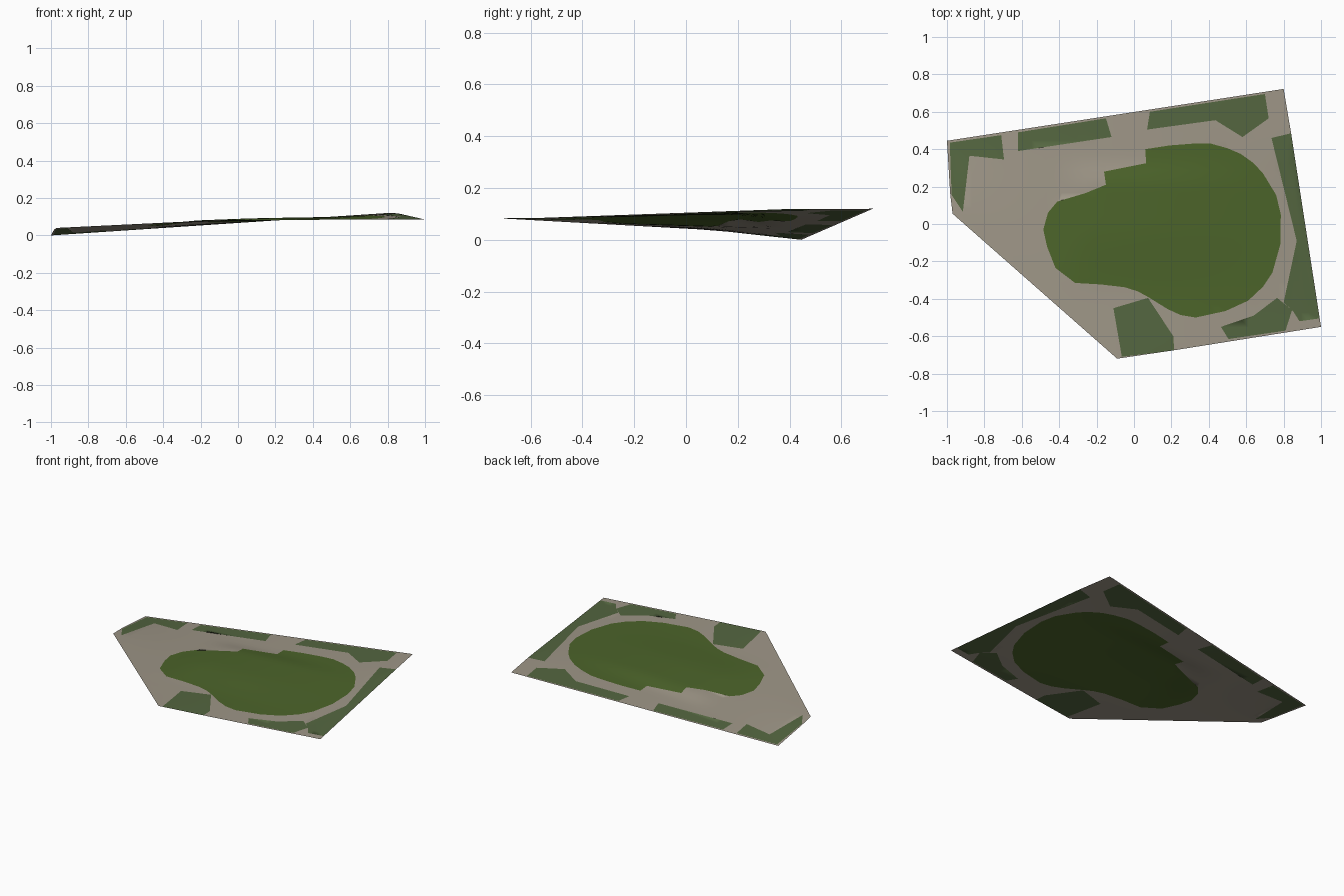
import bpy, math
from mathutils import Vector
from mathutils.geometry import delaunay_2d_cdt

if "Cube" in bpy.data.objects:
    bpy.data.objects.remove(bpy.data.objects["Cube"])

# Site boundary with heights
RIM = [(-1, .445, 0), (.8, .722, .12), (.855, .37, .118), (1, -.55, .085),
       (-.09, -.72, .083), (-.97, .055, .04), (-.983, .165, .031)]

LAWN = [(.06, .40), (.19, .42), (.32, .43), (.41, .43), (.5, .405), (.57, .375), (.64, .325),
        (.69, .27), (.76, .155), (.785, .05), (.782, -.11), (.74, -.26), (.69, -.335),
        (.61, -.41), (.49, -.465), (.33, -.50), (.25, -.487), (.18, -.455), (.075, -.39),
        (.02, -.36), (-.05, -.338), (-.18, -.323), (-.315, -.315), (-.42, -.235), (-.465, -.12),
        (-.485, -.03), (-.46, .06), (-.41, .12), (-.26, .165), (-.15, .21), (-.16, .28), (.065, .325)]

BEDS = [
    [(-.985, .435), (-.71, .475), (-.695, .345), (-.88, .365), (-.915, .065), (-.975, .155)],
    [(-.62, .49), (-.15, .565), (-.12, .465), (-.62, .39)],
    [(.085, .6), (.70, .695), (.72, .565), (.58, .465), (.435, .555), (.07, .505)],
    [(.735, .46), (.84, .485), (.99, -.505), (.885, -.52), (.85, -.465), (.80, -.42), (.87, -.09)],
    [(.465, -.55), (.64, -.49), (.765, -.395), (.845, -.46), (.81, -.57), (.505, -.615)],
    [(-.11, -.45), (.075, -.395), (.21, -.6), (.215, -.675), (-.065, -.71)],
]


def inside(p, poly):
    hit = False
    for a, b in zip(poly, poly[1:] + poly[:1]):
        if (a[1] > p[1]) != (b[1] > p[1]):
            if p[0] < (b[0] - a[0]) * (p[1] - a[1]) / (b[1] - a[1]) + a[0]:
                hit = not hit
    return hit


def smooth(a, b, t):
    t = max(0, min(1, (t - a) / (b - a)))
    return t * t * (3 - 2 * t)


def height(p):
    # blend of the rim heights (mean value coordinates)
    vs = [Vector(r[:2]) - p for r in RIM]
    for v, r in zip(vs, RIM):
        if v.length < 1e-5:
            return r[2]
    n = len(vs)
    t = [math.tan(min(vs[i].angle(vs[(i + 1) % n]) / 2, math.pi / 2 - 1e-7)) for i in range(n)]
    w = [(t[i - 1] + t[i]) / vs[i].length for i in range(n)]
    z = sum(a * r[2] for a, r in zip(w, RIM)) / sum(w)
    # raised terrace under the left half of the lawn
    across = smooth(-.45, -.2, p.x) * (1 - smooth(0, .75, p.x))
    along = smooth(-.4, 0, p.y) * (1 - smooth(.2, .36, p.y))
    return z + .017 * across * along


def material(name, rgb):
    m = bpy.data.materials.new(name)
    lin = [((c / 255 + .055) / 1.055) ** 2.4 for c in rgb]
    m.diffuse_color = (*lin, 1)
    m.use_nodes = True
    m.node_tree.nodes["Principled BSDF"].inputs["Base Color"].default_value = m.diffuse_color
    return m


# One shared triangulation cut along every region border
rim2 = [r[:2] for r in RIM]
pts, edges = [], []
for poly in [rim2, LAWN] + BEDS:
    k, n = len(pts), len(poly)
    pts += [Vector(p) for p in poly]
    edges += [(k + i, k + (i + 1) % n) for i in range(n)]
for i in range(-24, 25):
    for j in range(-18, 19):
        p = Vector((i * .04 + .013, j * .04 + .007))
        if inside(p * 1.03, rim2):
            pts.append(p)
verts, _, tris, *_ = delaunay_2d_cdt(pts, edges, [], 0, 1e-5)


def region(p):
    if inside(p, LAWN):
        return "lawn"
    return "planting_beds" if any(inside(p, b) for b in BEDS) else "paved_ground"


parts = {"paved_ground": [], "lawn": [], "planting_beds": []}
for t in tris:
    c = sum((verts[i] for i in t), Vector((0, 0))) / 3
    parts[region(c)].append(t)

mats = {"paved_ground": material("stone grey", (158, 150, 135)),
        "lawn": material("grass green", (76, 100, 42)),
        "planting_beds": material("dull green", (84, 102, 64))}
zs = [height(v) for v in verts]

# Build each part from its share of the triangles
for name, faces in parts.items():
    used = sorted({i for f in faces for i in f})
    remap = {v: i for i, v in enumerate(used)}
    me = bpy.data.meshes.new(name)
    me.from_pydata([(verts[i].x, verts[i].y, zs[i]) for i in used], [],
                   [[remap[i] for i in f] for f in faces])
    me.materials.append(mats[name])
    me.shade_smooth()
    ob = bpy.data.objects.new(name, me)
    bpy.context.collection.objects.link(ob)
